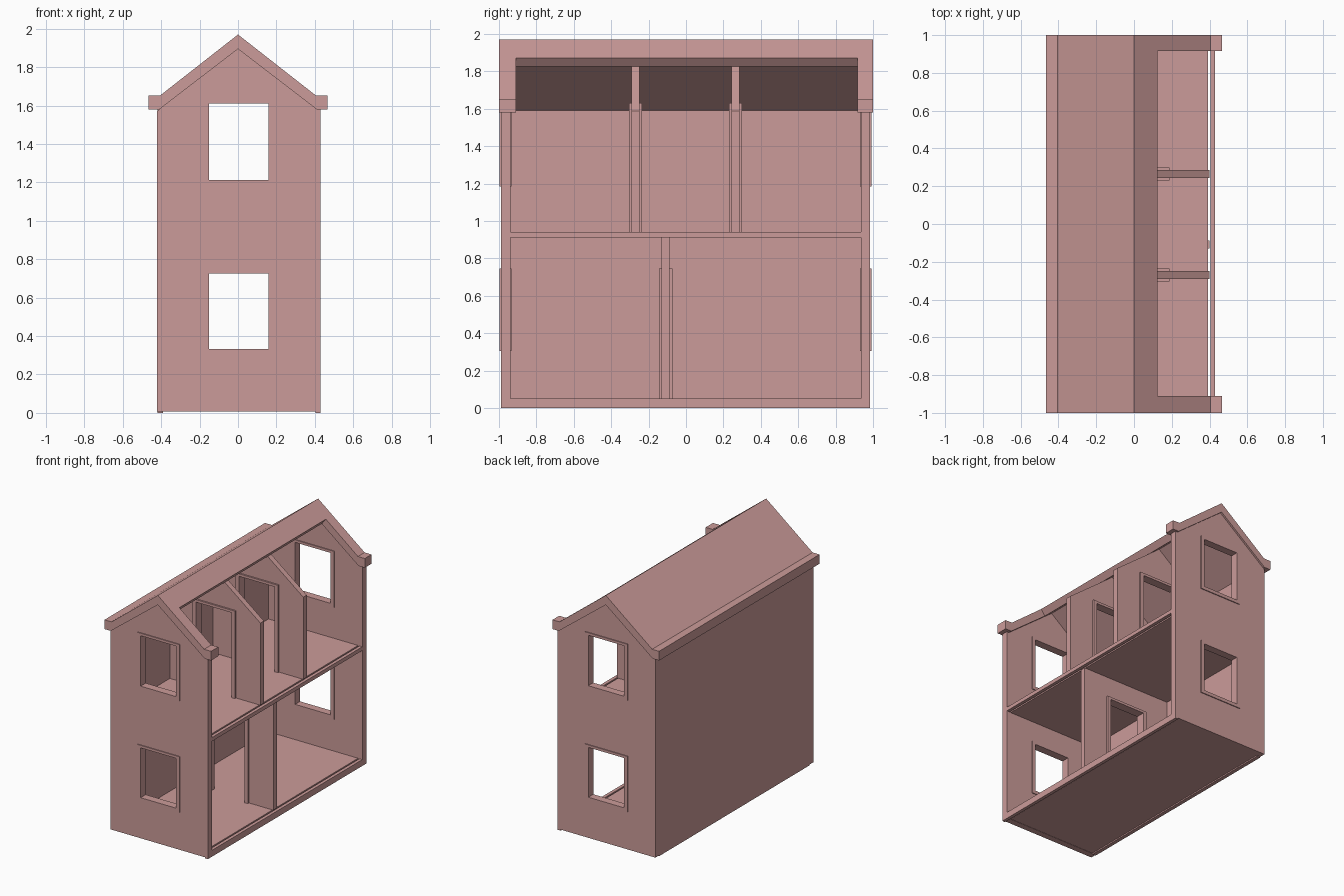
import bpy
import bmesh
from mathutils import Vector

cube = bpy.data.objects.get("Cube")
if cube:
    bpy.data.objects.remove(cube, do_unlink=True)

pink = bpy.data.materials.new("dusty pink")
pink.use_nodes = True
COLOUR = (0.6, 0.33, 0.32, 1)
pink.diffuse_color = COLOUR
pink.node_tree.nodes["Principled BSDF"].inputs["Base Color"].default_value = COLOUR


def prism(name, profile, y0, y1):
    """Extrude an x-z outline from y0 to y1."""
    bm = bmesh.new()
    face = bm.faces.new([bm.verts.new((x, y0, z)) for x, z in profile])
    out = bmesh.ops.extrude_face_region(bm, geom=[face])
    moved = [v for v in out["geom"] if isinstance(v, bmesh.types.BMVert)]
    bmesh.ops.translate(bm, vec=Vector((0, y1 - y0, 0)), verts=moved)
    bmesh.ops.recalc_face_normals(bm, faces=bm.faces)
    mesh = bpy.data.meshes.new(name)
    bm.to_mesh(mesh)
    bm.free()
    mesh.materials.append(pink)
    obj = bpy.data.objects.new(name, mesh)
    bpy.context.scene.collection.objects.link(obj)
    return obj


def box(name, x, y, z):
    return prism(name, [(x[0], z[0]), (x[1], z[0]), (x[1], z[1]), (x[0], z[1])], *y)


def cut(obj, *cutters):
    """Subtract the cutters from obj, then discard them."""
    for c in cutters:
        c.hide_render = True
        mod = obj.modifiers.new("cut", "BOOLEAN")
        mod.operation = "DIFFERENCE"
        mod.solver = "EXACT"
        mod.object = c
    bpy.context.view_layer.update()
    graph = bpy.context.evaluated_depsgraph_get()
    mesh = bpy.data.meshes.new_from_object(obj.evaluated_get(graph))
    obj.modifiers.clear()
    obj.data = mesh
    for c in cutters:
        bpy.data.objects.remove(c, do_unlink=True)
    return obj


def opening(y, z):
    return box("cutter", (-0.152, 0.158), y, z)


def frame(name, y, z, sill):
    """Rectangular surround; doors have no sill."""
    surround = box(name, (-0.182, 0.188), y, z)
    bottom = z[0] + 0.027 if sill else z[0] - 0.1
    return cut(surround, opening((y[0] - 0.1, y[1] + 0.1), (bottom, z[1] - 0.02)))


def gable(x0, x1, z0):
    """Outline that follows the underside of the roof."""
    rise = lambda x: 1.895 - 0.768 * abs(x)
    return [(x0, z0), (x1, z0), (x1, rise(x1)), (0, 1.895), (x0, rise(x0))]


GROUND, UPPER = 0.05, 0.94

# Gable end walls with a window on each storey
for side, y in (("front", (-0.99, -0.94)), ("back", (0.937, 0.985))):
    wall = prism(side + "_gable_wall", gable(-0.422, 0.405, 0.008), *y)
    span = (y[0] - 0.1, y[1] + 0.1)
    cut(wall, opening(span, (0.332, 0.725)), opening(span, (1.212, 1.61)))
    trim = (y[0] - 0.007, y[1] + 0.007)
    frame(side + "_lower_window_frame", trim, (0.305, 0.745), True)
    frame(side + "_upper_window_frame", trim, (1.185, 1.63), True)

# Long closed wall and floors
box("long_wall", (-0.42, -0.39), (-0.94, 0.937), (0, 1.59))
box("ground_floor", (-0.39, 0.392), (-0.94, 0.937), (0.01, GROUND))
box("upper_floor", (-0.39, 0.392), (-0.94, 0.937), (0.91, UPPER))

# Edging around the open side
for side, y in (("front", (-0.99, -0.938)), ("back", (0.935, 0.985))):
    box(side + "_edge_post", (0.404, 0.43), y, (0, 1.585))
for name, z in (("ground", (0, GROUND)), ("upper", (0.91, UPPER))):
    box(name + "_floor_edging", (0.404, 0.43), (-0.938, 0.935), z)

# Room dividers with door openings
lower = box("lower_partition", (-0.39, 0.4), (-0.13, -0.088), (GROUND, 0.91))
cut(lower, opening((-0.3, 0.1), (GROUND - 0.1, 0.725)))
frame("lower_door_frame", (-0.145, -0.073), (GROUND, 0.745), False)
for side, y in (("front", -0.27), ("back", 0.265)):
    wall = prism(side + "_upper_partition", gable(-0.39, 0.4, UPPER), y - 0.022, y + 0.022)
    cut(wall, opening((y - 0.1, y + 0.1), (UPPER - 0.1, 1.61)))
    frame(side + "_upper_door_frame", (y - 0.035, y + 0.035), (UPPER, 1.63), False)

# Roof with boxed eaves, cut away above the open side
half = [(0.405, 1.653), (0.465, 1.653), (0.465, 1.58), (0.41, 1.58)]
mirrored = [(-x, z) for x, z in reversed(half)]
roof = prism("roof", [(0, 1.97)] + half + [(0, 1.895)] + mirrored, -1, 1)
notch = [(0.05, 1.776), (0.174, 1.935), (0.6, 1.935), (0.6, 1.5), (0.05, 1.5)]
notch_cutter = prism("notch_cutter", notch, -0.91, 0.917)
cut(roof, notch_cutter)
